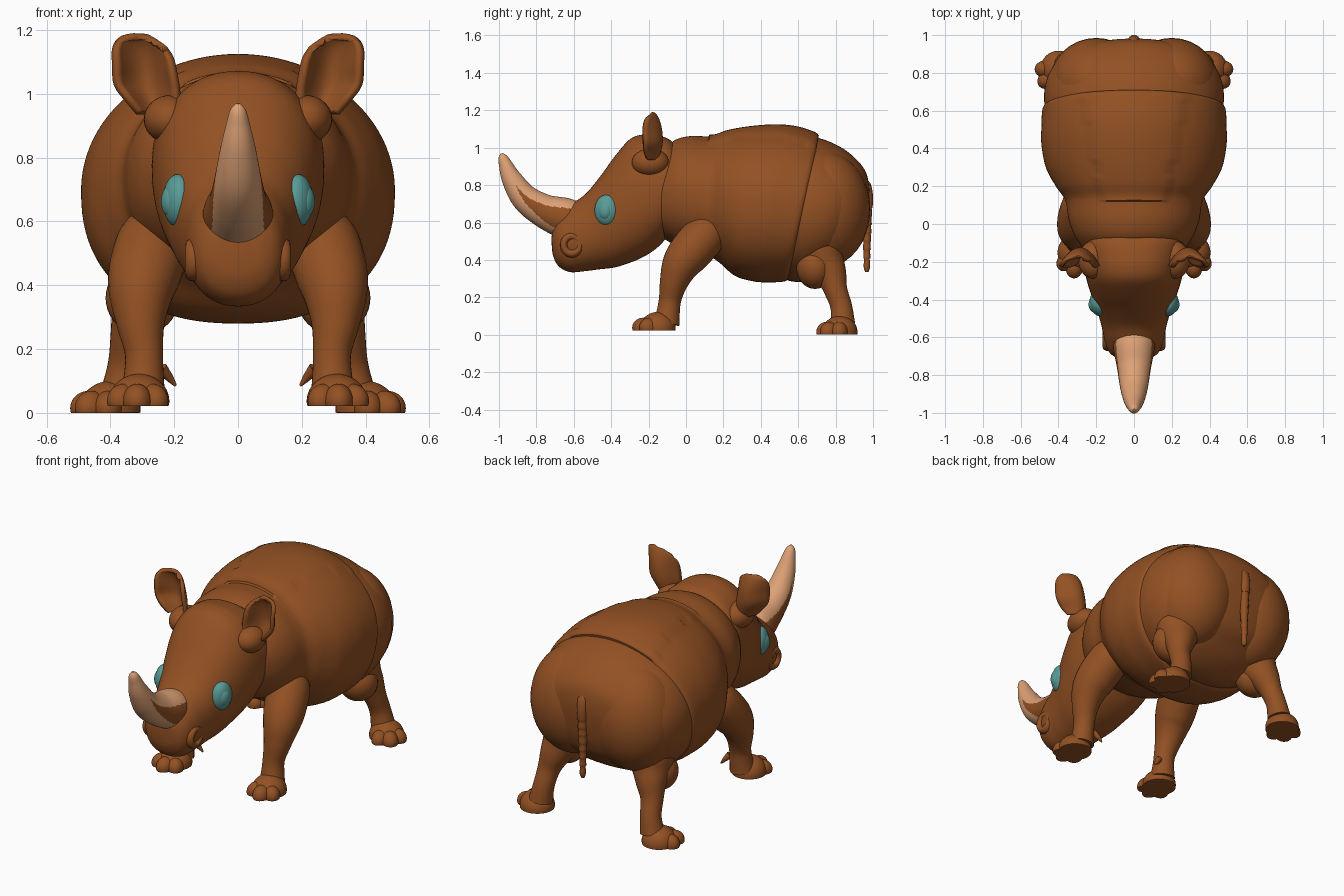
import bpy, bmesh, math
from mathutils import Vector, Matrix

if "Cube" in bpy.data.objects:
    bpy.data.objects.remove(bpy.data.objects["Cube"])


def material(name, rgb):
    m = bpy.data.materials.new(name)
    m.diffuse_color = (*rgb, 1)
    m.use_nodes = True
    m.node_tree.nodes["Principled BSDF"].inputs["Base Color"].default_value = m.diffuse_color
    return m


BROWN = material("brown hide", (0.29, 0.082, 0.017))
TAN = material("tan horn", (0.73, 0.36, 0.18))
TEAL = material("teal eye", (0.10, 0.33, 0.31))


def finish(name, bm, mats=(BROWN,), mirror=False):
    bmesh.ops.recalc_face_normals(bm, faces=bm.faces)
    for f in bm.faces:
        f.smooth = True
    me = bpy.data.meshes.new(name)
    bm.to_mesh(me)
    bm.free()
    me.set_sharp_from_angle(angle=math.radians(42))
    for m in mats:
        me.materials.append(m)
    ob = bpy.data.objects.new(name, me)
    bpy.context.collection.objects.link(ob)
    if mirror:
        ob.modifiers.new("mirror", 'MIRROR')
    return ob


def spline(rows, steps):
    """Catmull-Rom through tuples of numbers."""
    out = []
    for i in range(len(rows) - 1):
        p = [rows[max(0, min(len(rows) - 1, i + k))] for k in (-1, 0, 1, 2)]
        for s in range(steps):
            t = s / steps
            out.append([0.5 * (2 * b + (c - a) * t + (2 * a - 5 * b + 4 * c - d) * t * t
                        + (3 * b - a - 3 * c + d) * t ** 3) for a, b, c, d in zip(*p)])
    return out + [list(rows[-1])]


def skin(rings):
    """Joins closed rings of points into a capped bmesh."""
    bm = bmesh.new()
    vs = [[bm.verts.new(p) for p in r] for r in rings]
    n = len(rings[0])
    for a, b in zip(vs, vs[1:]):
        for j in range(n):
            bm.faces.new((a[j], a[(j + 1) % n], b[(j + 1) % n], b[j]))
    bm.faces.new(vs[0])
    bm.faces.new(vs[-1])
    return bm


def hull(rows, shear=0.0, n=64, steps=8, top=1.0, belly=1.0):
    """Body section loft: rows of y, low z, high z, half width."""
    rings = []
    for y, lo, hi, w in spline(rows, steps):
        zc, h = (lo + hi) / 2, (hi - lo) / 2
        ring = []
        for j in range(n):
            a = 2 * math.pi * j / n
            c, s = math.cos(a), math.sin(a)
            p = top if s > 0 else belly
            x = w * math.copysign(abs(c) ** p, c)
            z = zc + h * math.copysign(abs(s) ** p, s)
            ring.append(Vector((x, y + shear * max(0, y) / 0.6 * (z - 0.7), z)))
        rings.append(ring)
    return skin(rings)


def tube(rows, n=32, steps=6):
    """Path loft: rows of x, y, z, radius."""
    pts = spline(rows, steps)
    rings = []
    for i, (x, y, z, r) in enumerate(pts):
        t = (Vector(pts[min(i + 1, len(pts) - 1)][:3]) - Vector(pts[max(i - 1, 0)][:3])).normalized()
        u = (Vector((1, 0, 0)) - t * t.x).normalized()
        v = t.cross(u)
        rings.append([Vector((x, y, z)) + r * (u * math.cos(a) + v * math.sin(a))
                      for a in (2 * math.pi * j / n for j in range(n))])
    return skin(rings)


def ball(bm, c, size, turn=0.0, floor=None):
    m = Matrix.Translation(c) @ Matrix.Rotation(turn, 4, 'Z') @ Matrix.Diagonal((*size, 1))
    vs = bmesh.ops.create_uvsphere(bm, u_segments=32, v_segments=20, radius=1, matrix=m)['verts']
    if floor is not None:
        for v in vs:
            v.co.z = max(v.co.z, floor)
    return bm


# Torso with a raised saddle plate on the back
bm = hull([(-.13, .52, .98, .27), (-.06, .48, 1.04, .315), (.02, .45, 1.062, .345),
           (.10, .43, 1.06, .358), (.14, .42, 1.062, .372), (.2, .385, 1.085, .415),
           (.3, .315, 1.105, .467), (.42, .285, 1.115, .49), (.52, .28, 1.105, .49),
           (.61, .285, 1.075, .485), (.635, .305, 1.055, .465)], shear=.2, n=96, belly=.86)
for v in bm.verts:
    if v.co.z > .8 and .12 < v.co.y < .72 and abs(v.co.x) < .16 + .2 * (v.co.y - .1):
        v.co.z += .01
finish("torso", bm)

# Rump with two lobes
finish("rump", hull([(.5, .32, 1.06, .45), (.6, .285, 1.065, .47), (.7, .29, 1.045, .475),
                     (.8, .335, 1.0, .45), (.88, .40, .94, .39), (.94, .46, .87, .29),
                     (.97, .54, .78, .16), (.98, .62, .7, .03)], shear=.08, belly=.9))
finish("rump_lobe", ball(bmesh.new(), (.2, .74, .67), (.25, .245, .31)), mirror=True)
finish("haunch", ball(bmesh.new(), (.30, .69, .36), (.115, .10, .115)), mirror=True)

# Tail, ringed
rows = [(0, .88, .80, .03), (0, .945, .81, .035), (0, .967, .74, .033)]
for k in range(7):
    z = .68 - .045 * k
    rows += [(0, .967, z, .030 - .0018 * k), (0, .967, z - .004, .026 - .0018 * k)]
finish("tail", tube(rows + [(0, .967, .36, .017), (0, .967, .335, .008)], n=16, steps=3))

# Head
finish("head", hull([(-.06, .56, 1.02, .25), (-.10, .52, 1.05, .268), (-.16, .46, 1.065, .27),
                     (-.23, .415, 1.07, .265), (-.30, .385, 1.045, .25), (-.38, .36, .955, .225),
                     (-.46, .35, .845, .195), (-.54, .34, .75, .172), (-.62, .335, .695, .155),
                     (-.68, .365, .64, .13), (-.71, .42, .58, .085), (-.718, .48, .53, .02)],
                    top=.9, belly=.9))

# Horn with a tapering brown streak on each side
N, S = 96, 12
bm = tube([(0, -.58, .59, .105), (0, -.65, .622, .11), (0, -.76, .663, .09), (0, -.86, .73, .074),
           (0, -.93, .83, .055), (0, -.965, .91, .036), (0, -.98, .95, .024), (0, -.985, .97, .006)],
          n=N, steps=S)
for k, f in enumerate(bm.faces):
    left = 3.6 - (k // N) / S
    a = 360 * (k % N + .5) / N
    a = (180 - a if 90 < a < 270 else a - 360 if a >= 270 else a)
    if len(f.verts) == 4 and left > 0 and -38 * min(1, left / 2.2) < a < 3 + 11 * left:
        f.material_index = 1
finish("horn", bm, (TAN, BROWN))

# Eyes: ball, raised iris
finish("eye", ball(bmesh.new(), (.188, -.425, .665), (.046, .065, .083), -.3), (TEAL,), True)
finish("iris", ball(bmesh.new(), (.214, -.433, .663), (.026, .037, .048), -.3), (TEAL,), True)

# Nostril rings
rings = []
for i in range(33):
    a = 2 * math.pi * i / 32
    ring = []
    for j in range(12):
        b = 2 * math.pi * j / 12
        r = .043 + .02 * math.cos(b)
        ring.append(Vector((.138 + .028 * math.sin(b), -.61 + r * math.cos(a), .48 + 1.08 * r * math.sin(a))))
    rings.append(ring)
bm = skin(rings)
bmesh.ops.delete(bm, geom=[f for f in bm.faces if len(f.verts) > 4], context='FACES_ONLY')
bmesh.ops.remove_doubles(bm, verts=bm.verts, dist=1e-5)
finish("nostril", bm, mirror=True)

# Ears: cupped leaf on a low rounded base
bm = bmesh.new()
grid = []
for z, cx, w, y, cup in spline([(.94, .255, .055, -.16, .05), (.98, .268, .075, -.145, .08),
                                (1.03, .285, .095, -.135, .09), (1.09, .292, .093, -.138, .09),
                                (1.14, .298, .088, -.15, .07), (1.17, .30, .07, -.165, .035),
                                (1.18, .295, .03, -.175, .01)], 4):
    grid.append([bm.verts.new((cx + w * s, y - cup * s * s, z - .03 * (s < 0) * s * s))
                 for s in (k / 8 - 1 for k in range(17))])
for a, b in zip(grid, grid[1:]):
    for k in range(16):
        bm.faces.new((a[k], a[k + 1], b[k + 1], b[k]))
ear = finish("ear", bm, mirror=True)
thick = ear.modifiers.new("thickness", 'SOLIDIFY')
thick.thickness, thick.offset = .022, 0
finish("ear_base", ball(bmesh.new(), (.215, -.19, .92), (.08, .10, .075)), mirror=True)

# Legs
finish("front_leg", tube([(.245, .15, .58, .09), (.265, .10, .53, .115), (.292, .02, .44, .114),
                          (.305, -.03, .37, .10), (.305, -.065, .28, .076), (.295, -.085, .19, .06),
                          (.295, -.095, .12, .062), (.298, -.105, .06, .07)]), mirror=True)
finish("hind_leg", tube([(.27, .70, .50, .14), (.29, .735, .40, .115), (.315, .775, .32, .085),
                         (.337, .80, .24, .063), (.35, .83, .15, .058), (.365, .838, .06, .066)]), mirror=True)


# Feet: flat-bottomed sloping pad with three merged toes
def foot(name, x, y, ang, z0):
    bm = bmesh.new()
    ball(bm, (x, y, z0 + .015), (.095, .095, .085), 0, z0)
    for k in (-1, 0, 1):
        a = ang + k * .72
        r = .068 if k else .08
        ball(bm, (x + r * math.cos(a), y + r * math.sin(a), z0 + .015), (.058, .046, .054), a, z0)
    finish(name, bm, mirror=True)


foot("front_foot", .31, -.15, -1.5, .022)
foot("hind_foot", .40, .822, -.75, 0)

# Small spur behind each front ankle
finish("ankle_spur", tube([(.24, -.07, .14, .02), (.215, -.055, .11, .013), (.195, -.05, .085, .004)], n=12),
       mirror=True)
